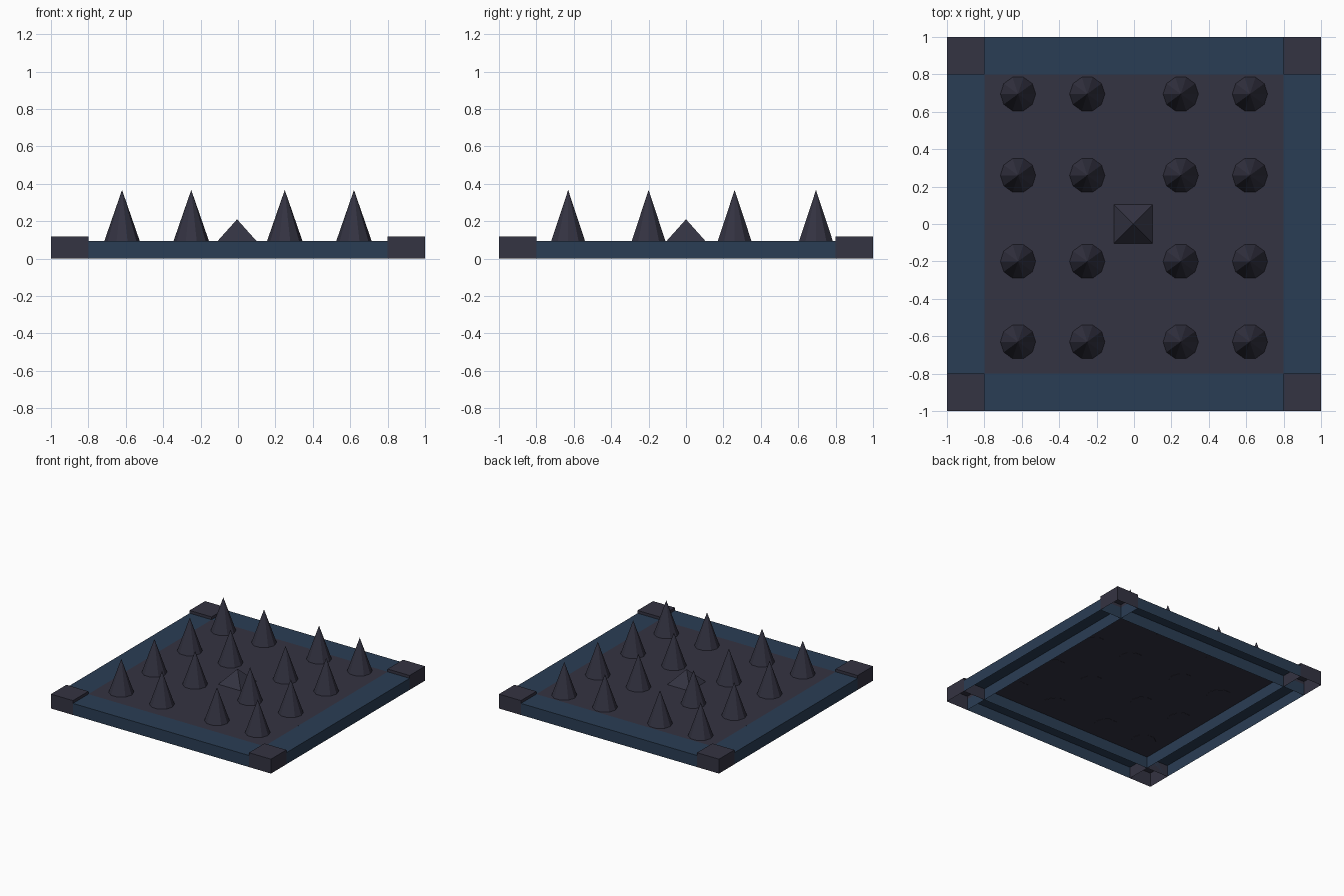
import bpy, bmesh
from mathutils import Matrix

if "Cube" in bpy.data.objects:
    bpy.data.objects.remove(bpy.data.objects["Cube"])


def material(name, rgb):
    m = bpy.data.materials.new(name)
    m.diffuse_color = (*rgb, 1)
    m.use_nodes = True
    m.node_tree.nodes["Principled BSDF"].inputs["Base Color"].default_value = m.diffuse_color
    return m


BLUE = material("blue_steel", (0.023, 0.047, 0.089))
DARK = material("dark_iron", (0.034, 0.033, 0.054))
FLOOR = 0.095


def finish(name, bm, mat):
    me = bpy.data.meshes.new(name)
    bm.to_mesh(me)
    bm.free()
    ob = bpy.data.objects.new(name, me)
    me.materials.append(mat)
    bpy.context.collection.objects.link(ob)
    return ob


def open_box(name, cx, cy, sx, sy, h, mat):
    """Box standing on z = 0 with no underside."""
    bm = bmesh.new()
    bmesh.ops.create_cube(bm, size=1, matrix=Matrix.Translation((cx, cy, h / 2))
                          @ Matrix.Diagonal((sx, sy, h, 1)))
    under = [f for f in bm.faces if f.normal.z < -0.5]
    bmesh.ops.delete(bm, geom=under, context='FACES_ONLY')
    finish(name, bm, mat)


def cone(name, x, y, base, top, radius, sides, cap, turn=0.0):
    bm = bmesh.new()
    bmesh.ops.create_cone(bm, cap_ends=cap, segments=sides, radius1=radius, radius2=0,
                          depth=top - base,
                          matrix=Matrix.Translation((x, y, (base + top) / 2))
                          @ Matrix.Rotation(turn, 4, 'Z'))
    bmesh.ops.remove_doubles(bm, verts=bm.verts, dist=1e-5)
    finish(name, bm, DARK)


# frame rails and raised corner blocks, hollow underneath
for s in (-1, 1):
    open_box("side_rail", 0.9 * s, 0, 0.2, 1.6, FLOOR, BLUE)
    open_box("end_rail", 0, 0.9 * s, 1.6, 0.2, FLOOR, BLUE)
    for t in (-1, 1):
        open_box("corner_block", 0.9 * s, 0.9 * t, 0.2, 0.2, 0.118, DARK)

# thin floor panel
bm = bmesh.new()
bmesh.ops.create_grid(bm, x_segments=1, y_segments=1, size=0.8,
                      matrix=Matrix.Translation((0, 0, FLOOR)))
finish("floor_panel", bm, DARK)

# spikes, ten-sided
for x in (-0.62, -0.25, 0.25, 0.62):
    for y in (-0.63, -0.20, 0.26, 0.695):
        cone("spike", x, y, FLOOR - 0.002, 0.367, 0.095, 10, True, 1.5707963)

# low central pyramid
cone("centre_pyramid", -0.005, 0, FLOOR, 0.21, 0.103 * 2 ** 0.5, 4, False, 0.7853982)
